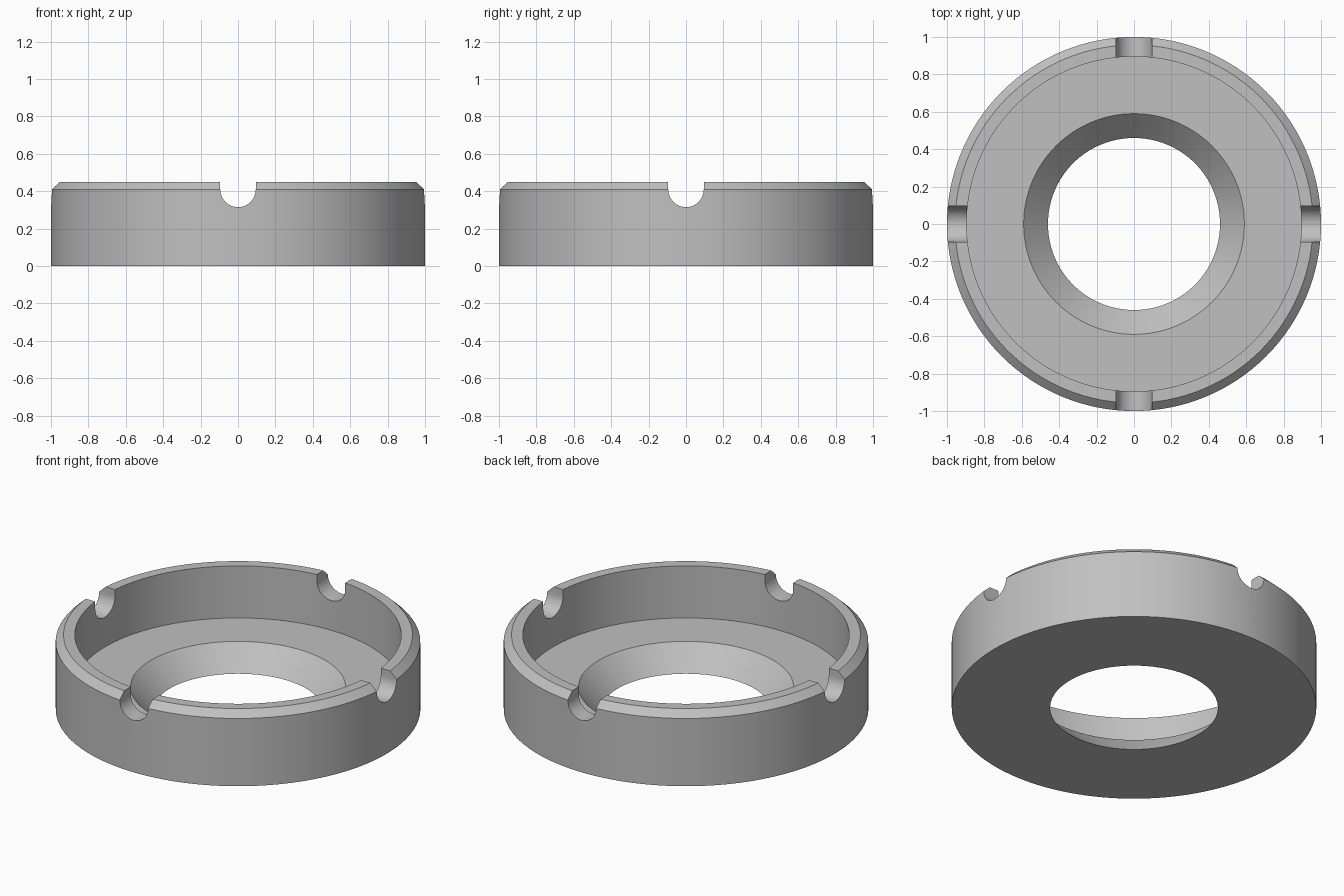
import bpy, bmesh, math
from mathutils import Matrix, Vector

if "Cube" in bpy.data.objects:
    bpy.data.objects.remove(bpy.data.objects["Cube"])

SEGMENTS = 128
grey = bpy.data.materials.new("plain grey")
grey.diffuse_color = (0.53, 0.53, 0.53, 1)
grey.use_nodes = True
grey.node_tree.nodes["Principled BSDF"].inputs["Base Color"].default_value = grey.diffuse_color


def make_object(name, bm):
    bmesh.ops.recalc_face_normals(bm, faces=bm.faces)
    mesh = bpy.data.meshes.new(name)
    bm.to_mesh(mesh)
    bm.free()
    mesh.materials.append(grey)
    obj = bpy.data.objects.new(name, mesh)
    bpy.context.collection.objects.link(obj)
    return obj


def lathe(name, profile):
    """Closed (radius, height) profile turned around z."""
    bm = bmesh.new()
    rings = []
    for i in range(SEGMENTS):
        a = 2 * math.pi * i / SEGMENTS
        rings.append([bm.verts.new((r * math.cos(a), r * math.sin(a), z)) for r, z in profile])
    n = len(profile)
    for i in range(SEGMENTS):
        p, q = rings[i], rings[(i + 1) % SEGMENTS]
        for j in range(n):
            k = (j + 1) % n
            bm.faces.new((p[j], q[j], q[k], p[k]))
    return make_object(name, bm)


def notch_cutter(name, angle, radius=0.095, centre=0.41):
    """Long U-shaped bar that crosses the whole ring above the floor."""
    bm = bmesh.new()
    steps = 24
    outline = [(-radius, 0.6)]
    for i in range(steps + 1):
        a = math.pi + math.pi * i / steps
        outline.append((radius * math.cos(a), centre + radius * math.sin(a)))
    outline.append((radius, 0.6))
    face = bm.faces.new([bm.verts.new((x, -1.3, z)) for x, z in outline])
    ext = bmesh.ops.extrude_face_region(bm, geom=[face])
    moved = [v for v in ext["geom"] if isinstance(v, bmesh.types.BMVert)]
    bmesh.ops.translate(bm, verts=moved, vec=Vector((0, 2.6, 0)))
    bmesh.ops.rotate(bm, verts=bm.verts, cent=(0, 0, 0), matrix=Matrix.Rotation(angle, 3, 'Z'))
    obj = make_object(name, bm)
    obj.hide_render = True
    return obj


# Ring body: chamfered rim, recessed floor, tapered centre hole
body = lathe("notched_ring", [
    (0.46, 0), (1.0, 0), (1.0, 0.41), (0.957, 0.45),
    (0.895, 0.45), (0.895, 0.135), (0.59, 0.135),
])

# Four rounded notches through the rim
cutters = [notch_cutter("notch_cutter_y", 0), notch_cutter("notch_cutter_x", math.pi / 2)]
bpy.context.view_layer.objects.active = body
body.select_set(True)
for cutter in cutters:
    mod = body.modifiers.new("notch", 'BOOLEAN')
    mod.operation = 'DIFFERENCE'
    mod.solver = 'EXACT'
    mod.object = cutter
    bpy.ops.object.modifier_apply(modifier=mod.name)
for cutter in cutters:
    bpy.data.objects.remove(cutter)

# Smooth round walls, sharp edges
bpy.ops.object.shade_smooth_by_angle(angle=math.radians(25))
